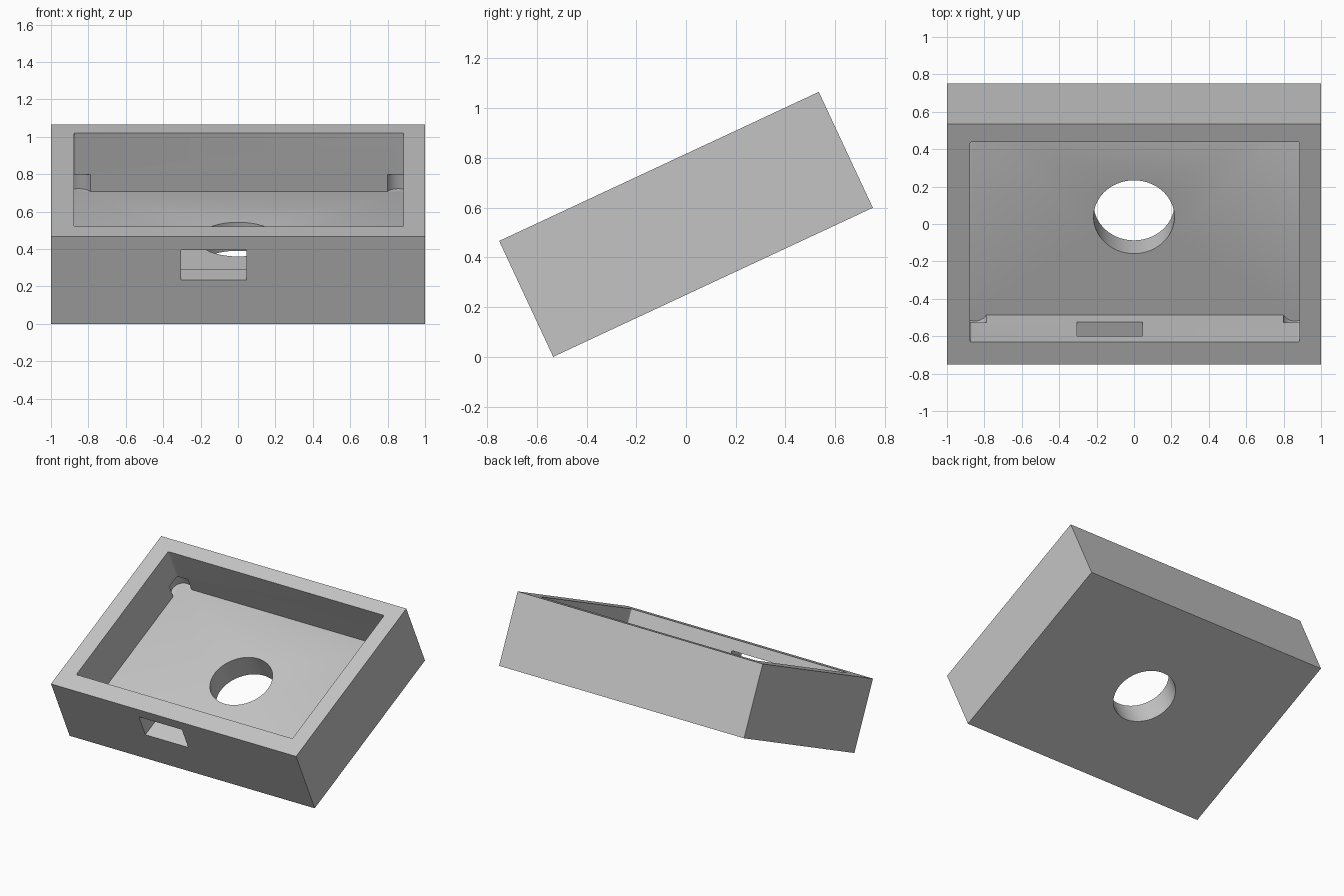
import bpy
import bmesh
import math
from mathutils import Matrix, Vector

if "Cube" in bpy.data.objects:
    bpy.data.objects.remove(bpy.data.objects["Cube"], do_unlink=True)

TILT = math.radians(25)
DEPTH, THICK = 1.418, 0.514          # case size before tilting
FLOOR = 0.168                        # floor of the tray
LEFT, RIGHT = -0.877, 0.886          # tray walls
FRONT, BACK = 0.132, 1.313

grey = bpy.data.materials.new("plain grey")
grey.use_nodes = True
colour = (0.55, 0.55, 0.55, 1)
grey.diffuse_color = colour
grey.node_tree.nodes["Principled BSDF"].inputs["Base Color"].default_value = colour


def finish(name, bm):
    mesh = bpy.data.meshes.new(name)
    bm.to_mesh(mesh)
    bm.free()
    mesh.materials.append(grey)
    obj = bpy.data.objects.new(name, mesh)
    bpy.context.collection.objects.link(obj)
    return obj


def box(name, low, high, corner=0):
    low, high = Vector(low), Vector(high)
    bm = bmesh.new()
    bmesh.ops.create_cube(bm, size=1, matrix=Matrix.Translation((low + high) / 2)
                          @ Matrix.Diagonal((*(high - low), 1)))
    if corner:
        upright = [e for e in bm.edges
                   if abs(e.verts[0].co.z - e.verts[1].co.z) > 0.01]
        bmesh.ops.bevel(bm, geom=upright, offset=corner, segments=4,
                        profile=0.5, affect='EDGES')
    return finish(name, bm)


def cylinder(name, x, y, radius, low, high, sides=64):
    bm = bmesh.new()
    bmesh.ops.create_cone(bm, cap_ends=True, segments=sides, radius1=radius,
                          radius2=radius, depth=high - low,
                          matrix=Matrix.Translation((x, y, (low + high) / 2)))
    return finish(name, bm)


# Solid block
case = box("case", (-1, 0, 0), (1, DEPTH, THICK))

# Tray recess, round floor opening and slot through the front wall
cutters = [
    box("tray_cutter", (LEFT, FRONT, FLOOR), (RIGHT, BACK, THICK + 0.1), 0.01),
    cylinder("floor_hole_cutter", 0, DEPTH / 2, 0.216, -0.1, FLOOR + 0.1, 96),
    box("front_slot_cutter", (-0.305, -0.1, 0.26), (0.045, FRONT + 0.05, 0.436)),
]

# Rounded undercuts in the four tray corners
for x in (LEFT + 0.026, RIGHT - 0.026):
    for y in (FRONT + 0.033, BACK - 0.033):
        cutters.append(cylinder("corner_cutter", x, y, 0.07, FLOOR, FLOOR + 0.1))

# Cut every opening
bpy.context.view_layer.objects.active = case
for cutter in cutters:
    cutter.hide_render = True
    cut = case.modifiers.new("cut", 'BOOLEAN')
    cut.operation = 'DIFFERENCE'
    cut.solver = 'EXACT'
    cut.object = cutter
    bpy.ops.object.modifier_apply(modifier=cut.name)
    bpy.data.objects.remove(cutter, do_unlink=True)

# Tilt the case onto its front lower edge
case.data.transform(Matrix.Translation((0, -0.534, 0)) @ Matrix.Rotation(TILT, 4, 'X'))

bpy.ops.object.select_all(action='DESELECT')
case.select_set(True)
bpy.ops.object.shade_smooth_by_angle(angle=math.radians(30))
